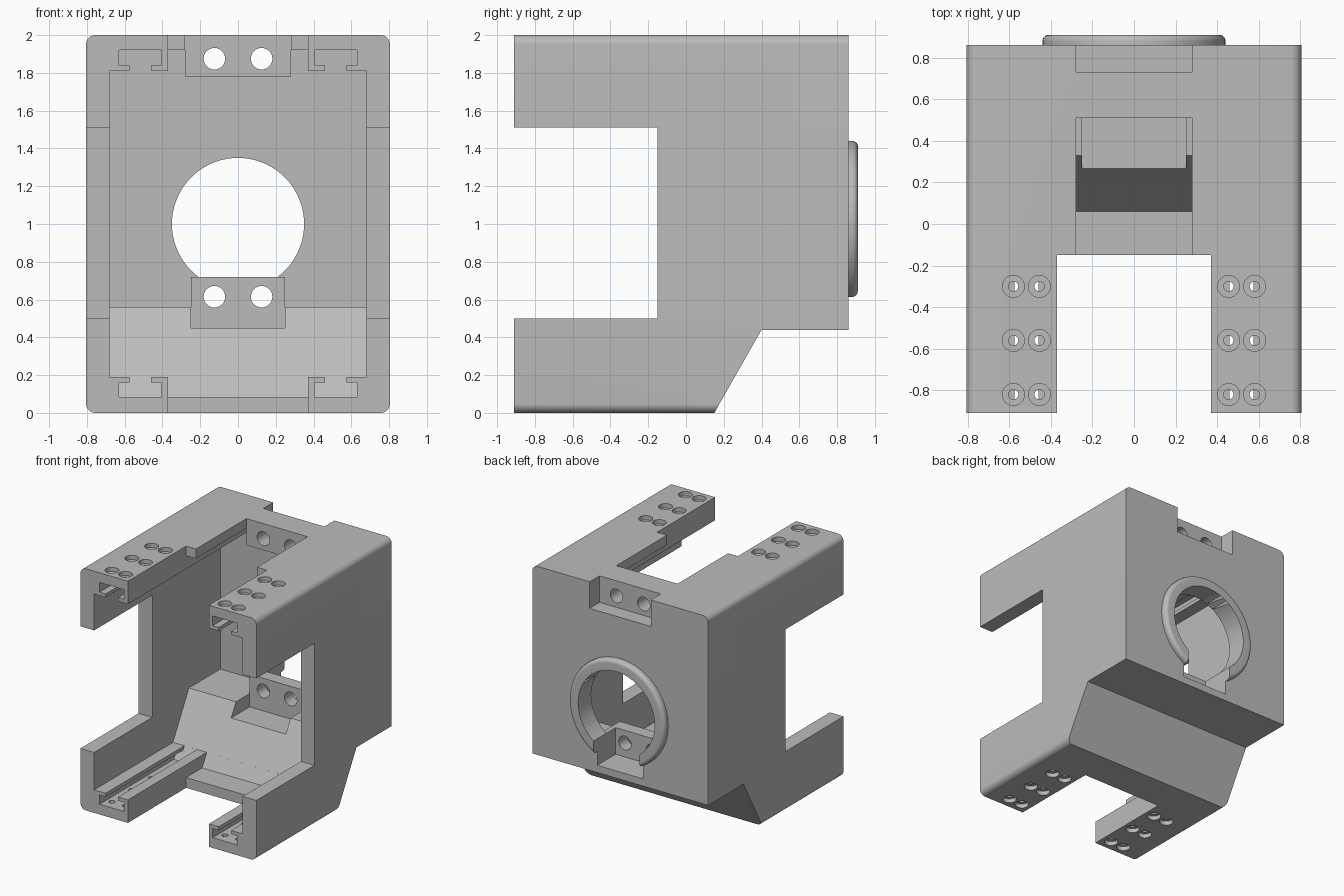
import bpy, bmesh, math
from mathutils import Matrix

old = bpy.data.objects.get("Cube")
if old:
    bpy.data.objects.remove(old, do_unlink=True)

grey = bpy.data.materials.new("plain grey")
grey.use_nodes = True
grey.diffuse_color = (0.5, 0.5, 0.5, 1)
grey.node_tree.nodes["Principled BSDF"].inputs["Base Color"].default_value = (0.5, 0.5, 0.5, 1)


def finish(bm, name):
    bmesh.ops.recalc_face_normals(bm, faces=bm.faces)
    mesh = bpy.data.meshes.new(name)
    bm.to_mesh(mesh)
    bm.free()
    ob = bpy.data.objects.new(name, mesh)
    mesh.materials.append(grey)
    bpy.context.collection.objects.link(ob)
    return ob


def prism(name, points, offset):
    """Extrude a closed loop of 3D points along an offset."""
    bm = bmesh.new()
    face = bm.faces.new([bm.verts.new(p) for p in points])
    new = bmesh.ops.extrude_face_region(bm, geom=[face])["geom"]
    bmesh.ops.translate(bm, vec=offset, verts=[v for v in new if isinstance(v, bmesh.types.BMVert)])
    return finish(bm, name)


def side_prism(name, x0, x1, yz):
    return prism(name, [(x0, y, z) for y, z in yz], (x1 - x0, 0, 0))


def block(name, x0, x1, y0, y1, z0, z1):
    return side_prism(name, x0, x1, [(y0, z0), (y1, z0), (y1, z1), (y0, z1)])


def rod(name, centre, radius, depth, axis, sides):
    bm = bmesh.new()
    turn = Matrix.Rotation(math.pi / 2, 4, "X") if axis == "Y" else Matrix()
    bmesh.ops.create_cone(bm, cap_ends=True, segments=sides, radius1=radius, radius2=radius,
                          depth=depth, matrix=Matrix.Translation(centre) @ turn)
    return finish(bm, name)


def combine(tool, mode="DIFFERENCE"):
    mod = body.modifiers.new(tool.name, "BOOLEAN")
    mod.operation = mode
    mod.solver = "EXACT"
    mod.object = tool
    bpy.context.view_layer.objects.active = body
    bpy.ops.object.modifier_apply(modifier=mod.name)
    bpy.data.objects.remove(tool, do_unlink=True)


# Main body: rounded rectangle extruded front to back
W, R, FRONT, BACK = 0.805, 0.05, -0.91, 0.86
outline = []
for i, (sx, sz) in enumerate([(1, 1), (-1, 1), (-1, -1), (1, -1)]):
    for k in range(9):
        a = (i + k / 8) * math.pi / 2
        outline.append((sx * (W - R) + R * math.cos(a), FRONT, 1 + sz * (1 - R) + R * math.sin(a)))
body = prism("housing", outline, (0, BACK - FRONT, 0))

# Sloping undercut at the lower back
combine(side_prism("undercut", -1, 1, [(-0.134, -0.5), (0.4, 0.44), (1, 0.44), (1, -0.5)]))

# Inner cavity, wide between the rails and taller along the middle
slope = [(0.33, 0.56), (0.74, 0.56)]
combine(side_prism("cavity", -0.68, 0.68,
                   [(-1, 0.19), (0.12, 0.19)] + slope + [(0.74, 1.81), (-1, 1.81)]))
tall = [(-1, 0.085), (0.06, 0.085)] + slope + [(0.74, 1.92), (-1, 1.92)]
combine(side_prism("middle_cavity", -0.37, 0.37, tall))

# T-slots in the four rails
for s in (-1, 1):
    combine(side_prism("slot_mouth", s * 0.46, s * 0.575, tall))
    combine(side_prism("lower_slot", s * 0.405, s * 0.63,
                       [(-1, 0.085), (0.06, 0.085), (0.103, 0.16), (-1, 0.16)]))
    combine(block("upper_slot", s * 0.405, s * 0.63, -1, 0.74, 1.84, 1.92))

# Openings in front, sides and roof
combine(block("front_notch", -0.37, 0.37, -1, -0.15, -0.5, 2.5))
combine(block("side_opening", -1, 1, -1, -0.15, 0.5, 1.51))
combine(block("roof_window", -0.28, 0.28, -0.2, 0.51, 1.7, 2.2))
combine(block("slope_pocket", -0.25, 0.25, 0.1, 0.51, 0.45, 0.9))

# Rounded collar around the rear port
bm = bmesh.new()
r0, r1, f, y1 = 0.35, 0.44, 0.03, 0.91
section = [(0.3, 0.8), (r1, 0.8)]
section += [(r1 - f + f * math.cos(a), y1 - f + f * math.sin(a))
            for a in [k * math.pi / 12 for k in range(7)]]
section += [(0.3, y1)]
N = 72
loops = [[bm.verts.new((r * math.cos(t), y, 1 + r * math.sin(t))) for r, y in section]
         for t in [2 * math.pi * k / N for k in range(N)]]
for k in range(N):
    a, b = loops[k], loops[(k + 1) % N]
    for j in range(len(section)):
        m = (j + 1) % len(section)
        bm.faces.new((a[j], a[m], b[m], b[j]))
combine(finish(bm, "collar"), "UNION")
combine(rod("port", (0, 0.85, 1), r0, 0.3, "Y", N))

# Mounting blocks, with pockets opening at the back
combine(block("upper_mount", -0.28, 0.28, 0.51, 0.8, 1.78, 1.96), "UNION")
combine(block("lower_mount", -0.25, 0.25, 0.51, 0.75, 0.47, 0.72), "UNION")
combine(block("upper_pocket", -0.28, 0.28, 0.73, 1, 1.78, 2.2))
combine(block("lower_pocket", -0.21, 0.21, 0.62, 1, 0.5, 0.8))
for x in (-0.125, 0.125):
    for z in (0.615, 1.875):
        combine(rod("mount_hole", (x, 0.62, z), 0.057, 0.4, "Y", 32))

# Counterbored screw holes through the rails
for x in (-0.58, -0.455, 0.455, 0.58):
    for y in (-0.82, -0.56, -0.3):
        for z, sign in ((0, 1), (2, -1)):
            combine(rod("counterbore", (x, y, z), 0.053, 0.07, "Z", 24))
            combine(rod("screw_hole", (x, y, z + sign * 0.05), 0.024, 0.14, "Z", 16))

# Smooth shading with crisp edges
bpy.ops.object.select_all(action="DESELECT")
body.select_set(True)
bpy.context.view_layer.objects.active = body
bpy.ops.object.shade_smooth_by_angle(angle=math.radians(30))
